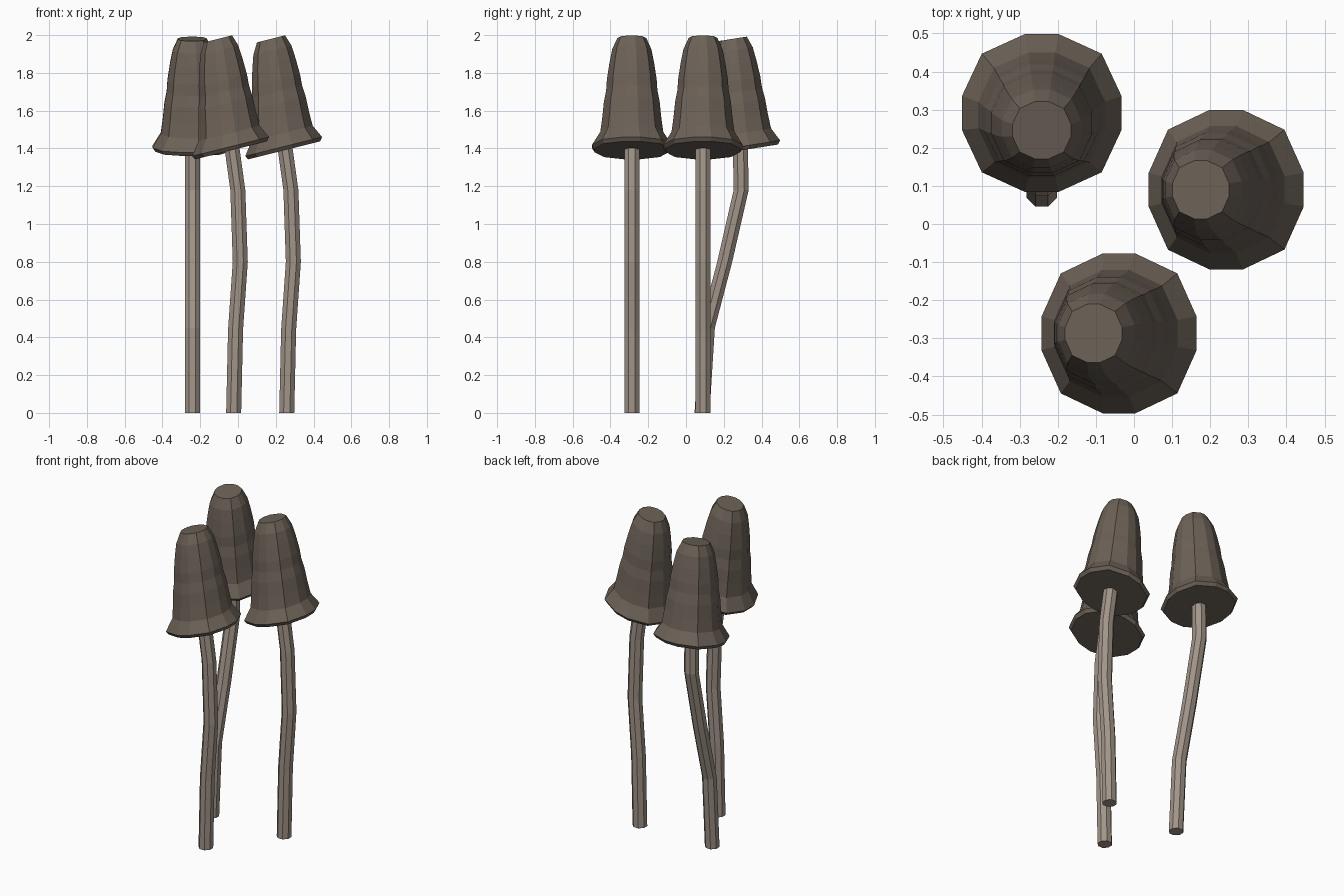
import bpy, bmesh
from math import radians, cos, sin
from mathutils import Vector, Matrix

if "Cube" in bpy.data.objects:
    bpy.data.objects.remove(bpy.data.objects["Cube"])


def material(name, rgb):
    m = bpy.data.materials.new(name)
    m.diffuse_color = (*rgb, 1)
    m.use_nodes = True
    m.node_tree.nodes["Principled BSDF"].inputs["Base Color"].default_value = m.diffuse_color
    return m


CAP = material("cap_brown", (0.15, 0.12, 0.095))
STEM = material("stem_tan", (0.36, 0.30, 0.25))


def loft(name, rings, mat):
    """Skin a closed flat-shaded solid through equal-sized rings of points."""
    bm = bmesh.new()
    loops = [[bm.verts.new(p) for p in ring] for ring in rings]
    n = len(loops[0])
    for a, b in zip(loops, loops[1:]):
        for i in range(n):
            j = (i + 1) % n
            bm.faces.new((a[i], a[j], b[j], b[i]))
    bm.faces.new(loops[0][::-1])
    bm.faces.new(loops[-1])
    bmesh.ops.recalc_face_normals(bm, faces=bm.faces)
    me = bpy.data.meshes.new(name)
    bm.to_mesh(me)
    bm.free()
    me.materials.append(mat)
    ob = bpy.data.objects.new(name, me)
    bpy.context.collection.objects.link(ob)


# Bell cap profile: (radius, height)
PROFILE = [(0.197, 1.39), (0.21, 1.41), (0.167, 1.48), (0.156, 1.56), (0.148, 1.64),
           (0.136, 1.70), (0.132, 1.76), (0.118, 1.85), (0.104, 1.92), (0.077, 1.98)]
# Twelve corners: (angle, radius factor)
CORNERS = [(90 * k + a, f) for k in range(4) for a, f in ((12, 1.02), (45, 1.06), (78, 1.02))]


def cap(name, x, y, tilt, lean):
    rings = []
    for r, z in PROFILE:
        t = (z - 1.40) / 0.58
        c = Vector((x + lean[0] * t, y + lean[1] * t, z))
        rings.append([c + tilt @ Vector((r * f * cos(radians(a)), r * f * sin(radians(a)), 0))
                      for a, f in CORNERS])
    loft(name, rings, CAP)


def stem(name, path, radius=0.043):
    rings = []
    for p in path:
        rings.append([Vector(p) + Vector((radius * cos(radians(45 * k + 22.5)),
                                          radius * sin(radians(45 * k + 22.5)), 0))
                      for k in range(8)])
    loft(name, rings, STEM)


# Two mushrooms bending sideways
BEND = [(0.258, 0), (0.268, 0.44), (0.293, 0.80), (0.28, 1.18), (0.248, 1.41)]
side_tilt = Matrix.Rotation(radians(-14), 3, 'Y')
for label, dx, y in (("front", -0.281, -0.287), ("right", 0, 0.09)):
    stem(label + "_stem", [(x + dx, y, z) for x, z in BEND])
    cap(label + "_cap", 0.243 + dx, y, side_tilt, (-0.068, 0))

# Back mushroom, bending backwards
stem("back_stem", [(-0.242, y, z) for y, z in
                   ((0.085, 0), (0.113, 0.45), (0.205, 0.80), (0.292, 1.18), (0.288, 1.40))])
cap("back_cap", -0.242, 0.292, Matrix.Rotation(radians(9), 3, 'X'), (0, -0.046))
